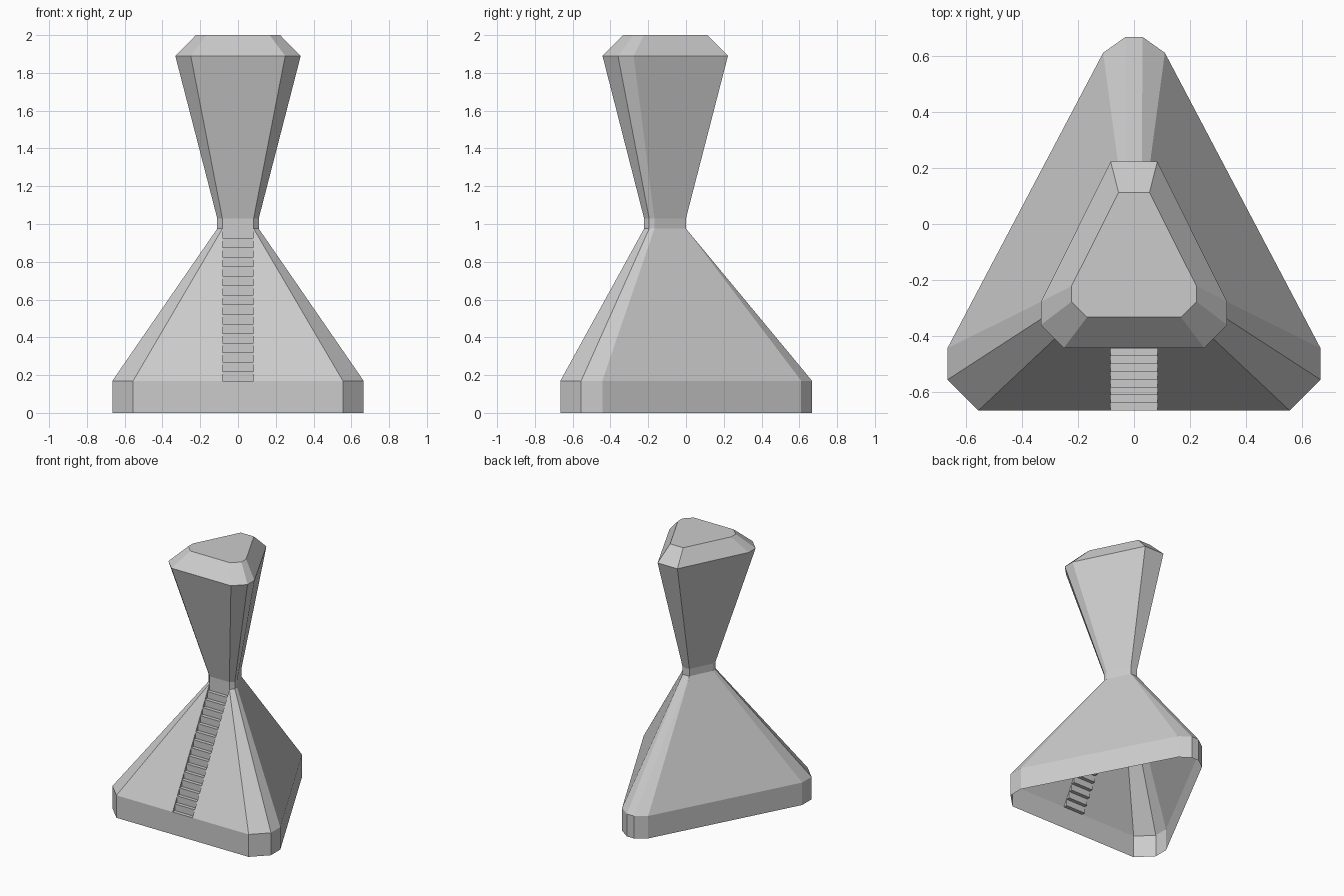
import bpy, bmesh

if "Cube" in bpy.data.objects:
    bpy.data.objects.remove(bpy.data.objects["Cube"])


def ring(z, corner, back):
    """Symmetric outline: right-hand points front to back, then mirrored."""
    right = corner + back
    pts = right + [(-x, y) for x, y in reversed(right)]
    return [(x, y, z) for x, y in pts]


def loft(bm, rings, skip_front=False):
    rows = [[bm.verts.new(p) for p in r] for r in rings]
    for k, (lo, hi) in enumerate(zip(rows, rows[1:])):
        n = len(lo)
        for i in range(n):
            if skip_front and k == 1 and i == n - 1:
                continue  # sloping front wall is built around the stairs
            j = (i + 1) % n
            bm.faces.new((lo[i], lo[j], hi[j], hi[i]))
    return rows


def finish(bm, name):
    bmesh.ops.remove_doubles(bm, verts=bm.verts[:], dist=0.0005)
    mesh = bpy.data.meshes.new(name)
    bm.to_mesh(mesh)
    bm.free()
    obj = bpy.data.objects.new(name, mesh)
    bpy.context.collection.objects.link(obj)
    return obj


# Shared outlines
foot = [(0.555, -0.665), (0.665, -0.555), (0.665, -0.443)]
foot_back = [(0.11, 0.61), (0.03, 0.667)]
neck = [(0.083, -0.222), (0.11, -0.195), (0.11, -0.167)]
neck_back = [(0.028, 0.0), (0.028, 0.0)]
Z0, Z1 = 0.17, 0.975
Y0, Y1 = -0.665, -0.222
W, STEPS = 0.083, 16

# Hollow base, open underneath
bm = bmesh.new()
loft(bm, [ring(0, foot, foot_back), ring(Z0, foot, foot_back),
          ring(Z1, neck, neck_back)], skip_front=True)
for s in (1, -1):
    tri = [(s * W, Y0, Z0), (s * 0.555, Y0, Z0), (s * W, Y1, Z1)]
    bm.faces.new([bm.verts.new(p) for p in tri[::s]])
finish(bm, "base")

# Neck and flared head with bevelled top
bm = bmesh.new()
rows = loft(bm, [
    ring(Z1, neck, neck_back),
    ring(1.03, neck, neck_back),
    ring(1.89, [(0.25, -0.442), (0.332, -0.36), (0.332, -0.277)], [(0.083, 0.222)] * 2),
    ring(2.0, [(0.167, -0.332), (0.223, -0.277), (0.223, -0.222)], [(0.055, 0.112)] * 2)])
bm.faces.new(rows[-1])
finish(bm, "head")

# Stairs recessed into the sloping front wall
bm = bmesh.new()
dy, dz = (Y1 - Y0) / STEPS, (Z1 - Z0) / STEPS
for i in range(STEPS):
    y, z = Y0 + i * dy, Z0 + i * dz
    profile = [(y, z), (y + dy, z), (y + dy, z + dz)]
    left = [bm.verts.new((-W, *p)) for p in profile]
    right = [bm.verts.new((W, *p)) for p in profile]
    for k in (0, 1):  # tread, riser
        bm.faces.new((left[k], right[k], right[k + 1], left[k + 1]))
    bm.faces.new(left)
    bm.faces.new(right[::-1])
finish(bm, "stairs")
